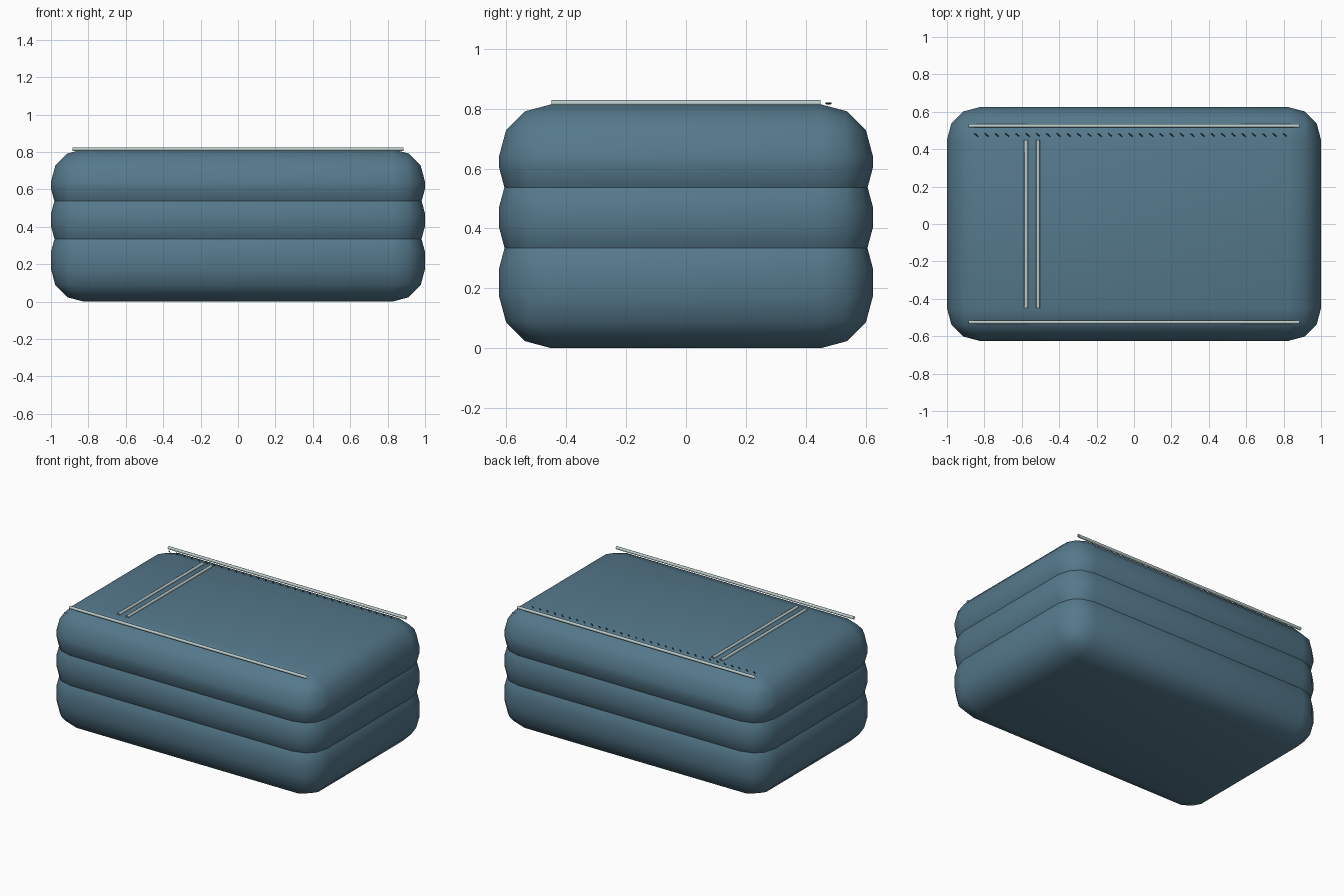
import bpy, bmesh, math
from mathutils import Vector

if "Cube" in bpy.data.objects:
    bpy.data.objects.remove(bpy.data.objects["Cube"])


def material(name, color):
    m = bpy.data.materials.new(name)
    m.diffuse_color = (*color, 1)
    m.use_nodes = True
    m.node_tree.nodes["Principled BSDF"].inputs["Base Color"].default_value = m.diffuse_color
    return m


fabric = material("blue_fabric", (0.09, 0.19, 0.26))
piping_mat = material("pale_piping", (0.50, 0.60, 0.60))
thread = material("dark_thread", (0.03, 0.06, 0.08))


def cushion(name, z0, z1):
    bm = bmesh.new()
    bmesh.ops.create_cube(bm, size=1)
    for v in bm.verts:
        v.co = (v.co.x * 2, v.co.y * 1.25, z0 + (v.co.z + 0.5) * (z1 - z0))
    bmesh.ops.bevel(bm, geom=bm.edges[:], offset=0.175, segments=3,
                    profile=0.5, affect='EDGES')
    for f in bm.faces:
        f.smooth = True
    me = bpy.data.meshes.new(name)
    bm.to_mesh(me)
    bm.free()
    me.materials.append(fabric)
    ob = bpy.data.objects.new(name, me)
    bpy.context.collection.objects.link(ob)


def cord(name, paths, radius, mat):
    # open-ended round tubes along straight paths
    cu = bpy.data.curves.new(name, 'CURVE')
    cu.dimensions = '3D'
    cu.bevel_depth = radius
    cu.bevel_resolution = 2
    for a, b in paths:
        sp = cu.splines.new('POLY')
        sp.points.add(1)
        sp.points[0].co = (*a, 1)
        sp.points[1].co = (*b, 1)
    cu.materials.append(mat)
    ob = bpy.data.objects.new(name, cu)
    bpy.context.collection.objects.link(ob)


# Three overlapping soft layers
cushion("bottom_layer", 0.0, 0.44)
cushion("middle_layer", 0.23, 0.645)
cushion("top_layer", 0.43, 0.815)

# Piping along the long edges
for side, name in ((-1, "front_piping"), (1, "back_piping")):
    y = side * 0.525
    cord(name, [((-0.885, y, 0.815), (0.885, y, 0.815))], 0.01, piping_mat)

# Pair of stripes across the top
for i, x in enumerate((-0.577, -0.513)):
    cord(f"cross_stripe_{i + 1}", [((x, -0.45, 0.819), (x, 0.45, 0.819))], 0.01, piping_mat)

# Row of slanted stitches by the back edge
stitches = [((-0.853 + i * 0.055, 0.484, 0.818), (-0.833 + i * 0.055, 0.468, 0.818))
            for i in range(31)]
cord("stitch_row", stitches, 0.003, thread)
